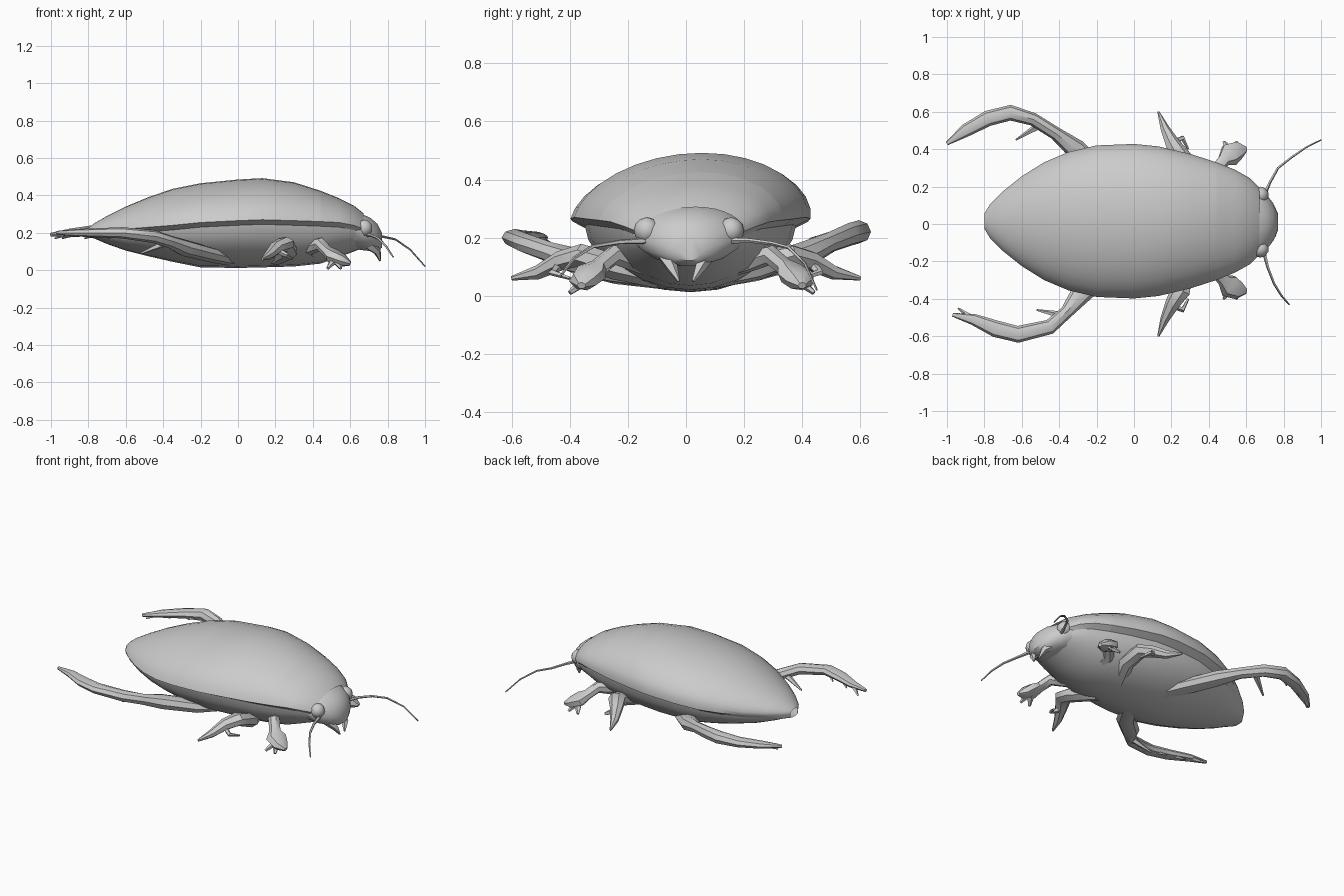
import bpy, bmesh, math
from mathutils import Vector

grey = bpy.data.materials.new("shell grey")
grey.diffuse_color = (0.6, 0.6, 0.6, 1)


def make_object(name, bm, angle=40):
    bmesh.ops.recalc_face_normals(bm, faces=bm.faces)
    me = bpy.data.meshes.new(name)
    bm.to_mesh(me)
    bm.free()
    me.materials.append(grey)
    ob = bpy.data.objects.new(name, me)
    bpy.context.collection.objects.link(ob)
    bpy.ops.object.select_all(action='DESELECT')
    ob.select_set(True)
    bpy.context.view_layer.objects.active = ob
    bpy.ops.object.shade_smooth_by_angle(angle=math.radians(angle))
    return ob


def loft(name, rings, closed=True, caps=True, angle=40):
    bm = bmesh.new()
    rows = [[bm.verts.new(p) for p in ring] for ring in rings]
    n = len(rows[0])
    for a, b in zip(rows, rows[1:]):
        for i in range(n if closed else n - 1):
            j = (i + 1) % n
            bm.faces.new((a[i], a[j], b[j], b[i]))
    if caps:
        bm.faces.new(rows[0])
        bm.faces.new(rows[-1])
    return make_object(name, bm, angle)


def limb(name, points, sides=7):
    """Tube through (x, y, z, half width, half height) points."""
    rings = []
    for i, p in enumerate(points):
        a = Vector(points[max(i - 1, 0)][:3])
        b = Vector(points[min(i + 1, len(points) - 1)][:3])
        t = (b - a).normalized()
        side = t.cross(Vector((0, 0, 1))).normalized()
        up = side.cross(t)
        ring = []
        for k in range(sides):
            u = 2 * math.pi * k / sides
            ring.append(Vector(p[:3]) + side * math.cos(u) * p[3] + up * math.sin(u) * p[4])
        rings.append(ring)
    return loft(name, rings)


# Body stations: x, half width, top z, rim z, bottom z
stations = [
    (-0.80, 0.04, 0.225, 0.205, 0.19), (-0.77, 0.09, 0.25, 0.21, 0.17),
    (-0.70, 0.16, 0.29, 0.215, 0.14), (-0.60, 0.24, 0.34, 0.22, 0.105),
    (-0.48, 0.315, 0.39, 0.23, 0.075), (-0.35, 0.37, 0.435, 0.24, 0.045),
    (-0.20, 0.405, 0.465, 0.255, 0.015), (0.0, 0.413, 0.485, 0.265, 0.012),
    (0.13, 0.40, 0.492, 0.27, 0.015), (0.30, 0.36, 0.47, 0.265, 0.02),
    (0.44, 0.315, 0.425, 0.26, 0.035), (0.54, 0.275, 0.385, 0.255, 0.07),
    (0.62, 0.23, 0.345, 0.24, 0.10), (0.67, 0.18, 0.305, 0.22, 0.12),
]


def top_ring(s):
    x, w, top, rim, low = s
    arc = []
    for k in range(17):
        u = math.pi * k / 16
        v = max(math.sin(u), 0)
        arc.append((x, 0.015 + w * math.cos(u) + 0.1 * w * v, rim + (top - rim) * v ** 1.1))
    # turned-in lip under the rim
    return [(x, 0.015 + 0.88 * w, rim - 0.025)] + arc + [(x, 0.015 - 0.88 * w, rim - 0.025)]


def belly_ring(s):
    x, w, top, rim, low = s
    rim -= 0.025
    return [(x, 0.015 + 0.88 * w * math.cos(math.pi * k / 12),
             rim - max(rim - low, 0.005) * max(math.sin(math.pi * k / 12), 0) ** 1.15)
            for k in range(13)]


loft("wing_cases", [top_ring(s) for s in stations[:11]], closed=False, caps=False)
loft("neck_shield", [top_ring(s) for s in stations[10:]], closed=False, caps=False)
loft("belly", [belly_ring(s) for s in stations], closed=False, caps=False)

# Head: x, half width, centre z, half height
head = [(0.60, 0.20, 0.215, 0.10), (0.66, 0.185, 0.205, 0.10), (0.71, 0.145, 0.19, 0.09),
        (0.745, 0.10, 0.175, 0.075), (0.77, 0.045, 0.16, 0.04)]
loft("head", [[(x, 0.01 + w * math.cos(math.pi * k / 7), z + h * math.sin(math.pi * k / 7))
               for k in range(14)] for x, w, z, h in head])

for side, tag in ((1, "left"), (-1, "right")):
    # Eyes
    bm = bmesh.new()
    bmesh.ops.create_uvsphere(bm, u_segments=10, v_segments=6, radius=0.045)
    bmesh.ops.translate(bm, verts=bm.verts, vec=(0.675, 0.01 + side * 0.145, 0.225))
    make_object(tag + "_eye", bm)

    # Jaws and feelers by the mouth
    limb(tag + "_jaw", [(0.70, side * 0.07, 0.14, 0.03, 0.03), (0.745, side * 0.05, 0.10, 0.022, 0.02),
                        (0.76, side * 0.025, 0.05, 0.005, 0.005)], 5)

    # Front legs: short with a clubbed foot and claws
    y = lambda v: side * v + (0.01 if side > 0 else 0.03)
    limb(tag + "_front_leg", [
        (0.42, y(0.10), 0.09, 0.04, 0.04), (0.38, y(0.20), 0.12, 0.045, 0.04),
        (0.44, y(0.28), 0.14, 0.035, 0.035), (0.48, y(0.33), 0.10, 0.035, 0.03),
        (0.51, y(0.36), 0.075, 0.065, 0.04), (0.56, y(0.385), 0.05, 0.05, 0.035),
        (0.60, y(0.39), 0.035, 0.015, 0.012)])
    for dx, dy in ((0.48, 0.43), (0.55, 0.43)):
        limb(tag + "_front_claw", [(0.52, y(0.37), 0.06, 0.03, 0.02),
                                   (dx, y(dy), 0.01, 0.008, 0.008)], 5)

    # Middle legs: swept outward to a point
    limb(tag + "_middle_leg", [
        (0.20, side * 0.10, 0.06, 0.04, 0.035), (0.27, side * 0.25, 0.10, 0.05, 0.045),
        (0.25, side * 0.36, 0.14, 0.055, 0.04), (0.205, side * 0.43, 0.12, 0.04, 0.035),
        (0.165, side * 0.51, 0.08, 0.025, 0.025), (0.13, side * 0.60, 0.06, 0.006, 0.008)])
    limb(tag + "_middle_spur", [(0.20, side * 0.43, 0.11, 0.02, 0.02),
                                (0.26, side * 0.46, 0.08, 0.015, 0.012),
                                (0.29, side * 0.40, 0.06, 0.006, 0.006)], 5)

# Hind swimming legs: each side holds a slightly different stroke
hind = {
    "left": [(-0.02, 0.06, 0.05, 0.05, 0.03), (-0.16, 0.24, 0.09, 0.06, 0.04),
             (-0.31, 0.40, 0.14, 0.055, 0.045), (-0.42, 0.485, 0.18, 0.035, 0.035),
             (-0.54, 0.56, 0.21, 0.035, 0.04), (-0.66, 0.595, 0.22, 0.042, 0.04),
             (-0.78, 0.565, 0.21, 0.042, 0.03), (-0.90, 0.50, 0.20, 0.035, 0.022),
             (-1.0, 0.43, 0.19, 0.01, 0.01)],
    "right": [(-0.02, -0.06, 0.05, 0.05, 0.03), (-0.14, -0.24, 0.08, 0.06, 0.04),
              (-0.29, -0.38, 0.12, 0.055, 0.045), (-0.36, -0.47, 0.15, 0.035, 0.035),
              (-0.45, -0.55, 0.18, 0.04, 0.035), (-0.62, -0.59, 0.20, 0.045, 0.03),
              (-0.74, -0.56, 0.20, 0.045, 0.025), (-0.86, -0.51, 0.20, 0.03, 0.02),
              (-0.97, -0.485, 0.20, 0.01, 0.01)],
}
spurs = {"left": [(-0.50, 0.53, 0.19), (-0.63, 0.45, 0.12)],
         "right": [(-0.38, -0.49, 0.15), (-0.52, -0.46, 0.09)]}
for tag, path in hind.items():
    limb(tag + "_hind_leg", path, 8)
    a, b = spurs[tag]
    limb(tag + "_hind_spur", [a + (0.022, 0.022), b + (0.005, 0.005)], 5)
    # Swimming bristles along the foot
    s = 1 if tag == "left" else -1
    for p in path[5:8]:
        limb(tag + "_bristle", [(p[0], p[1], p[2], 0.02, 0.015),
                                (p[0] - 0.08, p[1] - s * 0.06, p[2] - 0.03, 0.004, 0.004)], 4)

# Antennae
limb("left_antenna", [(0.69, 0.14, 0.19, 0.012, 0.012), (0.725, 0.22, 0.19, 0.008, 0.008),
                      (0.77, 0.30, 0.18, 0.007, 0.007), (0.84, 0.355, 0.165, 0.006, 0.006),
                      (0.92, 0.41, 0.11, 0.005, 0.005), (1.0, 0.45, 0.02, 0.004, 0.004)], 5)
limb("right_antenna", [(0.69, -0.13, 0.19, 0.012, 0.012), (0.715, -0.23, 0.185, 0.008, 0.008),
                       (0.75, -0.32, 0.17, 0.007, 0.007), (0.79, -0.385, 0.13, 0.006, 0.006),
                       (0.83, -0.43, 0.07, 0.004, 0.004)], 5)
